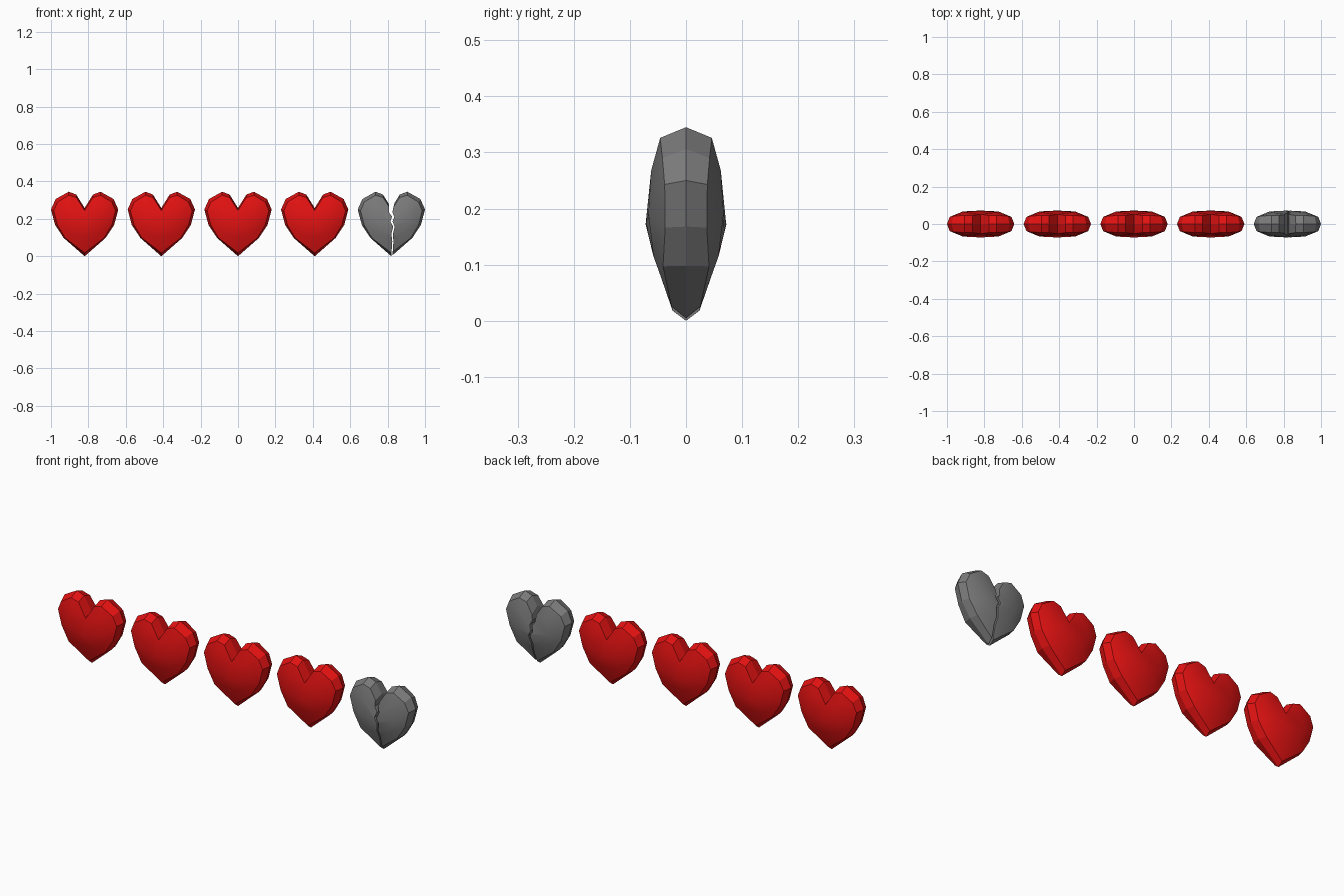
import bpy, bmesh

if "Cube" in bpy.data.objects:
    bpy.data.objects.remove(bpy.data.objects["Cube"])

def material(name, rgb):
    m = bpy.data.materials.new(name)
    m.diffuse_color = (*rgb, 1)
    m.use_nodes = True
    m.node_tree.nodes["Principled BSDF"].inputs["Base Color"].default_value = m.diffuse_color
    return m

RED = material("red", (0.78, 0.006, 0.006))
GREY = material("grey", (0.2, 0.2, 0.2))

# Half outline from the notch over the lobe to the tip: (x, z) on the rim
RIM = [(0, .258), (.045, .330), (.085, .345), (.155, .306),
       (.180, .250), (.158, .168), (.112, .098), (0, 0)]
# Matching bevel edge: (x, z, depth)
EDGE = [(0, .245, .052), (.044, .314, .046), (.085, .326, .046), (.145, .290, .042),
        (.165, .243, .038), (.145, .166, .037), (.103, .097, .041), (0, .018, .024)]
# Crown points: lobe, flank, lower flank, centre, lower centre
CROWN = [(.080, .268, .062), (.095, .190, .067), (.058, .115, .058),
         (0, .172, .072), (0, .105, .054)]
# Crown faces: 0-7 are bevel edge points, 8-12 are crown points
FACES = [(0, 1, 8), (1, 2, 8), (2, 3, 8), (3, 4, 9, 8), (4, 5, 9), (5, 6, 10, 9),
         (6, 7, 12, 10), (0, 8, 9, 11), (11, 9, 10, 12)]

def heart(name, x, mat):
    bm = bmesh.new()
    for sx in (-1, 1):              # left and right lobes
        for sy in (-1, 1):          # front and back
            rim = [bm.verts.new((sx * a, 0, z)) for a, z in RIM]
            top = [bm.verts.new((sx * a, sy * d, z)) for a, z, d in EDGE + CROWN]
            for i in range(7):
                bm.faces.new((rim[i], rim[i + 1], top[i + 1], top[i]))
            for f in FACES:
                bm.faces.new([top[i] for i in f]).smooth = True
    bmesh.ops.remove_doubles(bm, verts=bm.verts, dist=1e-4)
    bmesh.ops.recalc_face_normals(bm, faces=bm.faces)
    me = bpy.data.meshes.new(name)
    bm.to_mesh(me)
    bm.free()
    me.materials.append(mat)
    ob = bpy.data.objects.new(name, me)
    ob.location.x = x
    bpy.context.collection.objects.link(ob)
    return ob

# Row of full hearts and the empty one
for i in range(4):
    heart(f"full_heart_{i + 1}", -.82 + .41 * i, RED)
broken = heart("broken_heart", .82, GREY)

# Jagged crack: (x, z, half width)
CRACK = [(.004, .30, .016), (-.004, .235, .009), (.010, .212, .006), (.000, .185, .006),
         (.014, .160, .004), (.004, .120, .004), (.008, .080, .003), (.001, -.02, .003)]
bm = bmesh.new()
loop = [(x - w, z) for x, z, w in CRACK] + [(x + w, z) for x, z, w in reversed(CRACK)]
face = bm.faces.new([bm.verts.new((x, -.15, z)) for x, z in loop])
new = bmesh.ops.extrude_face_region(bm, geom=[face])["geom"]
bmesh.ops.translate(bm, vec=(0, .3, 0),
                    verts=[v for v in new if isinstance(v, bmesh.types.BMVert)])
bmesh.ops.recalc_face_normals(bm, faces=bm.faces)
me = bpy.data.meshes.new("crack_cutter")
bm.to_mesh(me)
bm.free()
me.materials.append(GREY)
cutter = bpy.data.objects.new("crack_cutter", me)
cutter.location.x = .82
cutter.hide_render = True
bpy.context.collection.objects.link(cutter)

# Split the heart and discard the cutter
mod = broken.modifiers.new("crack", 'BOOLEAN')
mod.operation, mod.solver, mod.object = 'DIFFERENCE', 'EXACT', cutter
bpy.context.view_layer.update()
cut = bpy.data.meshes.new_from_object(broken.evaluated_get(bpy.context.evaluated_depsgraph_get()))
broken.modifiers.clear()
broken.data = cut
bpy.data.objects.remove(cutter)
